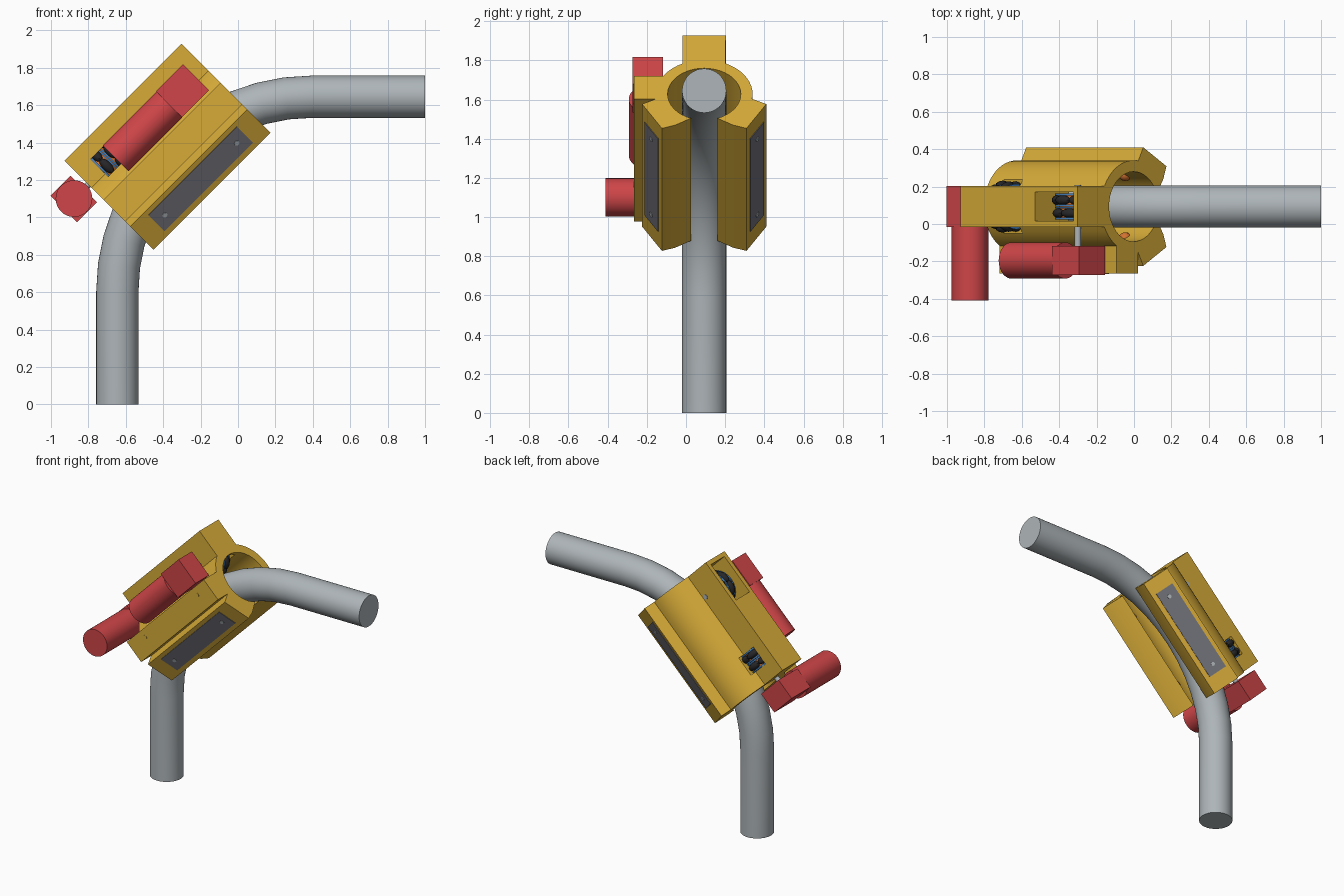
import bpy, bmesh, math
from mathutils import Matrix, Vector

old = bpy.data.objects.get("Cube")
if old:
    bpy.data.objects.remove(old, do_unlink=True)

# Body frame: x runs along the tilted body, y sideways, z away from the pipe
FRAME = Matrix.Translation((0, 0.093, 0)) @ Matrix.Rotation(-math.pi / 4, 4, 'Y')
ALONG = Matrix.Rotation(math.pi / 2, 4, 'Y')
ACROSS = Matrix.Rotation(math.pi / 2, 4, 'X')


def material(name, rgb):
    m = bpy.data.materials.new(name)
    m.use_nodes = True
    m.diffuse_color = (*rgb, 1)
    m.node_tree.nodes["Principled BSDF"].inputs["Base Color"].default_value = (*rgb, 1)
    return m


yellow = material("yellow body", (0.68, 0.41, 0.04))
red = material("red motor", (0.62, 0.06, 0.065))
steel = material("pale steel", (0.42, 0.46, 0.48))
grey = material("plate grey", (0.17, 0.17, 0.20))
blue = material("wheel blue", (0.06, 0.22, 0.52))
black = material("roller black", (0.02, 0.02, 0.022))
orange = material("hub orange", (0.65, 0.17, 0.03))


def shade(mesh):
    mesh.shade_smooth()
    mesh.set_sharp_from_angle(angle=math.radians(32))


def finish(name, bm, mat, matrix=FRAME):
    bmesh.ops.recalc_face_normals(bm, faces=bm.faces)
    mesh = bpy.data.meshes.new(name)
    bm.to_mesh(mesh)
    bm.free()
    ob = bpy.data.objects.new(name, mesh)
    bpy.context.collection.objects.link(ob)
    ob.matrix_world = matrix
    if mat:
        mesh.materials.append(mat)
    shade(mesh)
    return ob


def box(name, lo, hi, mat):
    bm = bmesh.new()
    lo, hi = Vector(lo), Vector(hi)
    size = Matrix.Diagonal((*(hi - lo), 1))
    bmesh.ops.create_cube(bm, size=1, matrix=Matrix.Translation((lo + hi) / 2) @ size)
    return finish(name, bm, mat)


def rod(name, centre, radius, length, turn, mat, sides=32):
    bm = bmesh.new()
    bmesh.ops.create_cone(bm, cap_ends=True, segments=sides, radius1=radius, radius2=radius,
                          depth=length, matrix=Matrix.Translation(centre) @ turn)
    return finish(name, bm, mat)


# Bent pipe: straight, quarter bend, straight
R, r, cx, cz, steps, sides = 1.04, 0.113, 0.395, 0.605, 12, 40
path = [(cx - R, 0, math.pi)]
for i in range(steps + 1):
    a = math.pi - i * math.pi / 2 / steps
    path.append((cx + R * math.cos(a), cz + R * math.sin(a), a))
path.append((1, cz + R, math.pi / 2))
bm = bmesh.new()
rings = []
for x, z, a in path:
    out = Vector((math.cos(a), 0, math.sin(a)))
    rings.append([bm.verts.new(Vector((x, 0.093, z)) + r * (math.cos(t) * out + math.sin(t) * Vector((0, 1, 0))))
                  for t in (2 * math.pi * k / sides for k in range(sides))])
for p, q in zip(rings, rings[1:]):
    for k in range(sides):
        j = (k + 1) % sides
        bm.faces.new((p[k], p[j], q[j], q[k]))
bm.faces.new(rings[0])
bm.faces.new(rings[-1])
finish("bent_pipe", bm, steel, Matrix.Identity(4))

# Housing: one open clamp-shaped section swept along the body
U0, U1, TOP, MID = 0.265, 1.15, 1.577, 1.152


def arc(radius, start, end, count):
    angles = [math.radians(start + (end - start) * i / count) for i in range(count + 1)]
    return [(radius * math.cos(a), MID + radius * math.sin(a)) for a in angles]


leg = [(0.148, 0.928), (0.216, 0.905), (0.317, 1.08)]
section = leg + arc(0.247, -8, 63.6, 10)
section += [(0.11, TOP), (-0.11, TOP)] + arc(0.247, 116.4, 148, 5)
section += [(-0.358, 1.283), (-0.358, 1.118), (-0.245, 1.118)]
section += [(-y, z) for y, z in reversed(leg)]
section += arc(0.187, 248.7, -68.7, 36)
bm = bmesh.new()
base = bm.faces.new([bm.verts.new((U0, y, z)) for y, z in section])
swept = bmesh.ops.extrude_face_region(bm, geom=[base], use_keep_orig=True)
bmesh.ops.translate(bm, vec=(U1 - U0, 0, 0),
                    verts=[g for g in swept["geom"] if isinstance(g, bmesh.types.BMVert)])
housing = finish("clamp_housing", bm, yellow)

# Wheel pockets through the housing
cutters = [
    box("drive_pocket_cutter", (0.83, -0.078, 1.2), (1.12, 0.078, 1.7), None),
    box("side_window_cutter", (0.37, -0.2, 1.352), (0.51, 0.2, 1.485), None),
    box("lower_slot_cutter", (0.365, -0.085, 1.2), (0.515, 0.085, 1.42), None),
]
for c in cutters:
    c.hide_render = True
    mod = housing.modifiers.new("pocket", 'BOOLEAN')
    mod.operation, mod.solver, mod.object = 'DIFFERENCE', 'EXACT', c
cut = bpy.data.meshes.new_from_object(housing.evaluated_get(bpy.context.evaluated_depsgraph_get()))
housing.modifiers.clear()
housing.data = cut
shade(cut)
for c in cutters:
    bpy.data.objects.remove(c, do_unlink=True)


# Roller wheels: orange core, blue discs and two staggered rows of black rollers
def roller_wheel(name, centre, turn):
    rod(name + "_core", centre, 0.1, 0.125, turn, orange)
    for i, off in enumerate((-0.064, -0.006, 0.006, 0.064)):
        spot = Vector(centre) + turn.to_3x3() @ Vector((0, 0, off))
        rod(f"{name}_disc_{i + 1}", spot, 0.122, 0.01, turn, blue, 24)
    bm = bmesh.new()
    for row, off in enumerate((-0.035, 0.035)):
        for k in range(8):
            spin = Matrix.Rotation(math.pi / 4 * (k + row / 2), 4, 'Z')
            place = Matrix.Translation(centre) @ turn @ spin @ Matrix.Translation((0.113, 0, off))
            bmesh.ops.create_uvsphere(bm, u_segments=12, v_segments=8, radius=1,
                                      matrix=place @ Matrix.Diagonal((0.026, 0.05, 0.025, 1)))
    finish(name + "_rollers", bm, black)


AXLE = 1.397
roller_wheel("drive_wheel", (0.972, 0, AXLE), ACROSS)
roller_wheel("turning_wheel", (0.44, 0, AXLE), ALONG)
rod("drive_shaft", (0.972, -0.048, AXLE), 0.018, 0.325, ACROSS, steel, 20)
rod("turning_shaft", (0.32, 0, AXLE), 0.018, 0.2, ALONG, steel, 20)

# Drive motor on the front side
box("drive_gearbox", (0.873, -0.365, 1.297), (1.078, -0.21, 1.493), red)
rod("drive_motor", (0.67, -0.288, 1.393), 0.097, 0.406, ALONG, red, 40)

# Turning motor at the lower end
box("turning_gearbox", (0.08, -0.11, 1.298), (0.232, 0.11, 1.498), red)
rod("turning_motor", (0.158, -0.306, 1.398), 0.098, 0.394, ACROSS, red, 40)

# Mount screws
for i, u in enumerate((0.42, 1.02)):
    rod(f"mount_screw_{i + 1}", (u, -0.357, 1.23), 0.016, 0.006, ACROSS, yellow, 16)

# Slanted leg plates with screws, and ball rollers inside the bore
for side, label in ((1, "back"), (-1, "front")):
    tilt = FRAME @ Matrix.Translation((0.711, side * 0.268, 0.995)) @ Matrix.Rotation(-side * math.pi / 6, 4, 'X')
    bm = bmesh.new()
    bmesh.ops.create_cube(bm, size=1, matrix=Matrix.Diagonal((0.67, 0.008, 0.138, 1)))
    finish(label + "_leg_plate", bm, grey, tilt)
    for i, u in enumerate((-0.272, 0.272)):
        bm = bmesh.new()
        bmesh.ops.create_cone(bm, cap_ends=True, segments=16, radius1=0.014, radius2=0.014, depth=0.006,
                              matrix=Matrix.Translation((u, side * 0.004, 0)) @ ACROSS)
        finish(f"{label}_plate_screw_{i + 1}", bm, steel, tilt)
        bm = bmesh.new()
        bmesh.ops.create_uvsphere(bm, u_segments=16, v_segments=10, radius=0.035,
                                  matrix=Matrix.Translation((0.711 + u, side * 0.172, 1.05)))
        finish(f"{label}_ball_roller_{i + 1}", bm, orange)
